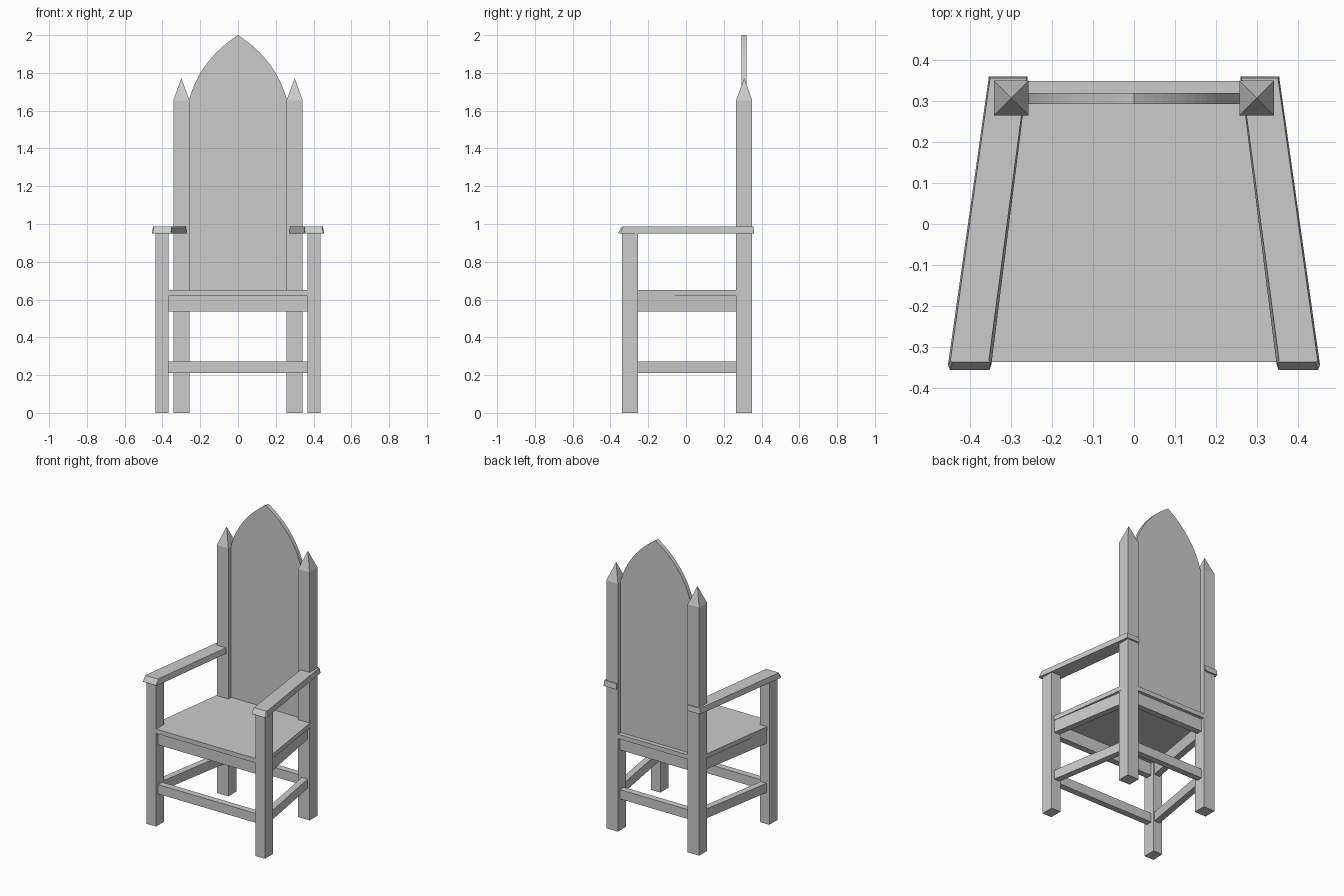
import bpy, bmesh
from mathutils import Vector

if "Cube" in bpy.data.objects:
    bpy.data.objects.remove(bpy.data.objects["Cube"])


def make(name, bm):
    bmesh.ops.recalc_face_normals(bm, faces=bm.faces)
    me = bpy.data.meshes.new(name)
    bm.to_mesh(me)
    bm.free()
    ob = bpy.data.objects.new(name, me)
    bpy.context.collection.objects.link(ob)
    return ob


def loft(name, rings):
    """Closed solid through matching rings; a one-point ring is an apex."""
    bm = bmesh.new()
    vs = [[bm.verts.new(p) for p in r] for r in rings]
    for a, b in zip(vs, vs[1:]):
        n = len(a)
        for i in range(n):
            j = (i + 1) % n
            bm.faces.new((a[i], a[j], b[0]) if len(b) == 1 else (a[i], a[j], b[j], b[i]))
    for r in (vs[0], vs[-1]):
        if len(r) > 2:
            bm.faces.new(r)
    return make(name, bm)


def flat(points, z):
    return [(x, y, z) for x, y in points]


def rect(cx, cy, w, d):
    return [(cx - w/2, cy - d/2), (cx + w/2, cy - d/2), (cx + w/2, cy + d/2), (cx - w/2, cy + d/2)]


def bar(name, a, b, z0, z1, thick=0.042):
    """Rail between two plan points."""
    a, b = Vector(a), Vector(b)
    d = (b - a).normalized()
    n = Vector((-d.y, d.x)) * thick / 2
    pts = [tuple(p) for p in (a - n, b - n, b + n, a + n)]
    return loft(name, [flat(pts, z0), flat(pts, z1)])


FRONT, BACK = (0.402, -0.297), (0.300, 0.308)

for s, side in ((-1, "left"), (1, "right")):
    # Legs, and tall posts with pointed tops
    leg = rect(s * FRONT[0], FRONT[1], 0.069, 0.085)
    loft(side + "_front_leg", [flat(leg, 0), flat(leg, 0.955)])
    post = rect(s * BACK[0], BACK[1], 0.085, 0.085)
    loft(side + "_back_post", [flat(post, 0), flat(post, 1.655), [(s * BACK[0], BACK[1], 1.772)]])

    # Splayed armrest with sloped edges
    low = [(0.345, -0.357), (0.45, -0.357), (0.455, -0.345), (0.355, 0.361), (0.26, 0.361), (0.349, -0.345)]
    top = [(0.351, -0.338), (0.444, -0.338), (0.449, -0.333), (0.352, 0.357), (0.263, 0.357), (0.355, -0.333)]
    low[0] = (0.354, -0.357)
    loft(side + "_armrest", [flat([(s * x, y) for x, y in low], z) for z in (0.95, 0.956)]
         + [flat([(s * x, y) for x, y in top], 0.987)])

# Seat board
seat = [(-0.43, -0.338), (0.43, -0.338), (0.334, 0.35), (-0.334, 0.35)]
loft("seat", [flat(seat, 0.62), flat(seat, 0.65)])

# Aprons below the seat and lower stretchers on all four sides
for part, z0, z1 in (("apron", 0.537, 0.62), ("stretcher", 0.21, 0.272)):
    bar("front_" + part, (-FRONT[0], FRONT[1]), FRONT, z0, z1)
    bar("back_" + part, (-BACK[0], BACK[1]), BACK, z0, z1)
    for s, side in ((-1, "left"), (1, "right")):
        bar(side + "_" + part, (s * FRONT[0], FRONT[1]), (s * BACK[0], BACK[1]), z0, z1)

# Back panel with a pointed arch
p0, p1, p2 = Vector((0.258, 1.66)), Vector((0.20, 1.87)), Vector((0, 2.0))
arc = []
for i in range(17):
    t = i / 16
    arc.append((1 - t) ** 2 * p0 + 2 * t * (1 - t) * p1 + t * t * p2)
outline = [(-0.258, 0.645), (0.258, 0.645)] + [tuple(p) for p in arc] + [(-p.x, p.y) for p in arc[-2::-1]]
loft("back_panel", [[(x, y, z) for x, z in outline] for y in (0.294, 0.321)])
